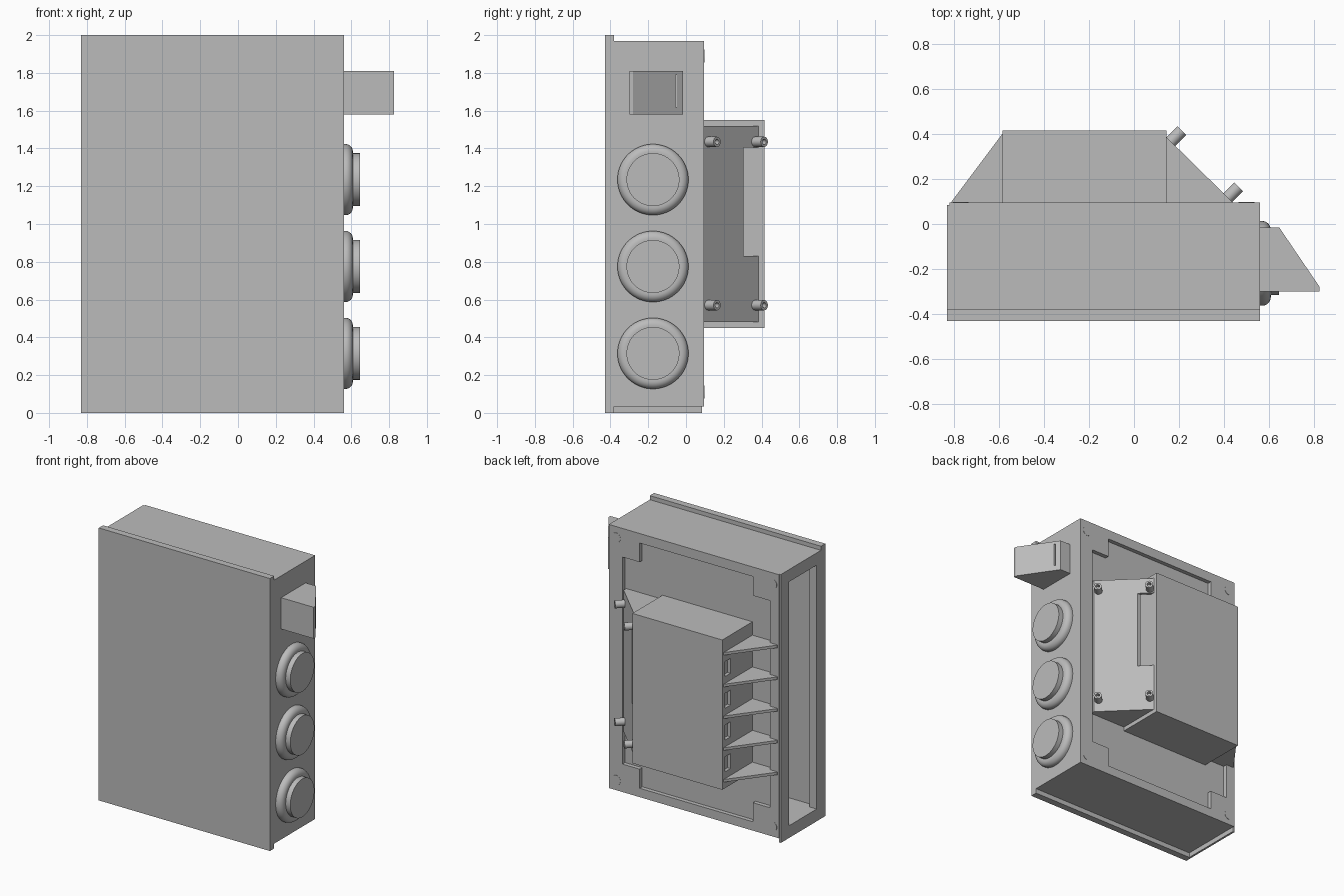
import bpy, bmesh, math
from mathutils import Vector

cube = bpy.data.objects.get("Cube")
if cube:
    bpy.data.objects.remove(cube, do_unlink=True)

grey = bpy.data.materials.new("plain grey")
grey.use_nodes = True
colour = (0.5, 0.5, 0.5, 1)
grey.diffuse_color = colour
grey.node_tree.nodes["Principled BSDF"].inputs["Base Color"].default_value = colour


def add(name, bm):
    bmesh.ops.recalc_face_normals(bm, faces=bm.faces)
    mesh = bpy.data.meshes.new(name)
    bm.to_mesh(mesh)
    bm.free()
    mesh.materials.append(grey)
    obj = bpy.data.objects.new(name, mesh)
    bpy.context.collection.objects.link(obj)
    return obj


def prism(name, points, low, high, axis="z"):
    """Extrude a flat profile along z (points are x, y) or y (points are x, z)."""
    place = (lambda a, b, c: (a, b, c)) if axis == "z" else (lambda a, b, c: (a, c, b))
    bm = bmesh.new()
    ends = [[bm.verts.new(place(a, b, c)) for a, b in points] for c in (low, high)]
    for end in ends:
        bm.faces.new(end)
    n = len(points)
    for i in range(n):
        j = (i + 1) % n
        bm.faces.new((ends[0][i], ends[0][j], ends[1][j], ends[1][i]))
    return add(name, bm)


def box(name, x, y, z):
    return prism(name, [(x[0], y[0]), (x[1], y[0]), (x[1], y[1]), (x[0], y[1])], *z)


def lathe(name, profile, base, direction, steps=48):
    """Spin (radius, height) points around a direction."""
    bm = bmesh.new()
    verts = [bm.verts.new((r, 0, h)) for r, h in profile]
    edges = [bm.edges.new(pair) for pair in zip(verts, verts[1:])]
    bmesh.ops.spin(bm, geom=verts + edges, cent=(0, 0, 0), axis=(0, 0, 1),
                   angle=math.tau, steps=steps)
    bmesh.ops.remove_doubles(bm, verts=bm.verts, dist=0.0001)
    obj = add(name, bm)
    obj.location = base
    obj.rotation_euler = Vector(direction).to_track_quat("Z", "Y").to_euler()
    bpy.ops.object.select_all(action="DESELECT")
    obj.select_set(True)
    bpy.context.view_layer.objects.active = obj
    bpy.ops.object.shade_smooth_by_angle(angle=math.radians(35))
    return obj


def cut(obj, cutter):
    mod = obj.modifiers.new("cut", "BOOLEAN")
    mod.operation = "DIFFERENCE"
    mod.solver = "EXACT"
    mod.object = cutter
    cutter.hide_render = True
    cutter.hide_viewport = True
    cutter.display_type = "WIRE"


# Cabinet: hollow case, front plate and left flange
case = box("case", (-0.82, 0.56), (-0.40, 0.095), (0.035, 1.97))
box("front_plate", (-0.83, 0.56), (-0.43, -0.38), (0, 2))
flange = box("left_flange", (-0.83, -0.815), (-0.385, 0.085), (0, 1.97))
cut(case, box("hollow_cutter", (-0.77, 0.51), (-0.37, 0.035), (0.09, 1.88)))
window = box("window_cutter", (-0.9, -0.7), (-0.33, -0.01), (0.09, 1.88))
cut(case, window)
cut(flange, window)

# Shallow back recess with stepped corners
left, right, low, high, step = -0.75, 0.45, 0.1, 1.9, 0.14
recess = [(left + step, low), (right - step, low), (right - step, low + step),
          (right, low + step), (right, high - step), (right - step, high - step),
          (right - step, high), (left + step, high), (left + step, high - step),
          (left, high - step), (left, low + step), (left + step, low + step)]
cut(case, prism("recess_cutter", recess, 0.065, 0.2, "y"))

# Flush corner fasteners
for x in (-0.77, 0.50):
    for z in (0.11, 1.89):
        lathe("corner_fastener", [(0, 0), (0.035, 0), (0.035, 0.003), (0, 0.003)],
              (x, 0.094, z), (0, 1, 0), 24)

# Three round buttons with rounded collars
collar = [(0, 0), (0.188, 0)]
collar += [(0.148 + 0.04 * math.cos(a), 0.01 + 0.038 * math.sin(a))
           for a in [math.pi / 2 * i / 8 for i in range(9)]]
collar += [(0.14, 0.048), (0.14, 0.085), (0, 0.085)]
for z in (0.315, 0.775, 1.235):
    lathe("round_button", collar, (0.56, -0.175, z), (1, 0, 0), 64)

# Wedge-shaped latch on the side
latch = prism("side_latch", [(0.55, -0.015), (0.645, -0.015), (0.825, -0.28),
                             (0.825, -0.30), (0.55, -0.30)], 1.58, 1.81)
cut(latch, box("latch_slot_cutter", (0.66, 0.7), (-0.055, -0.047), (1.62, 1.79)))

# Rear housing with vents and fins on one side
housing = box("rear_housing", (-0.585, 0.145), (0.06, 0.415), (0.45, 1.55))
fin_gap = 0.233
for i in range(5):
    z = 0.51 + fin_gap * i
    prism("cooling_fin", [(-0.58, 0.4), (-0.585, 0.4), (-0.81, 0.1),
                          (-0.81, 0.09), (-0.74, 0.062), (-0.58, 0.062)], z - 0.01, z + 0.01)
    if i < 4:
        cut(housing, box("vent_cutter", (-0.7, -0.56), (0.32, 0.385), (z + 0.06, z + 0.17)))

# Sloped connector panel with a notch and closed ends
panel = prism("sloped_panel", [(0.145, 0.385), (0.44, 0.095), (0.44, 0.062),
                               (0.41, 0.062), (0.41, 0.095), (0.145, 0.355)], 0.48, 1.52)
cut(panel, box("notch_cutter", (0.1, 0.4), (0.305, 0.5), (0.83, 1.405)))
for z in (0.48, 1.505):
    prism("panel_end", [(0.14, 0.38), (0.145, 0.38), (0.435, 0.095),
                        (0.435, 0.062), (0.14, 0.062)], z, z + 0.015)

# Socket-headed terminals standing on the slope
terminal = [(0, 0), (0.027, 0), (0.027, 0.07), (0.014, 0.07), (0.014, 0.04), (0, 0.04)]
for x, y in ((0.163, 0.365), (0.415, 0.115)):
    for z in (0.57, 1.435):
        lathe("terminal", terminal, (x, y, z), (1, 1, 0), 24)
